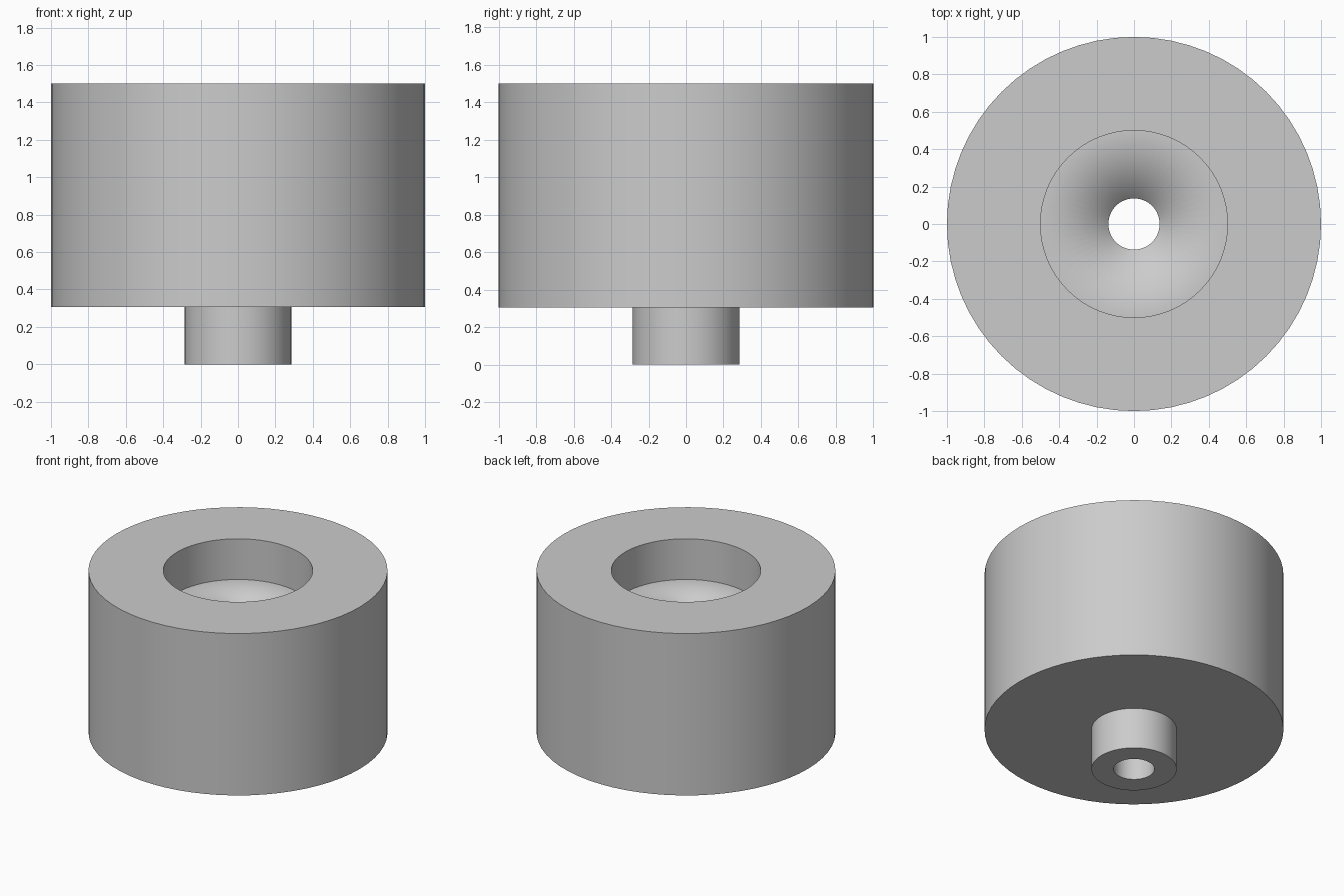
import bpy
import bmesh
import math

SEGMENTS = 64

cube = bpy.data.objects.get("Cube")
if cube:
    bpy.data.objects.remove(cube, do_unlink=True)

# Single plain grey
grey = bpy.data.materials.new("plain_grey")
grey.use_nodes = True
colour = (0.6, 0.6, 0.6, 1)
grey.diffuse_color = colour
grey.node_tree.nodes["Principled BSDF"].inputs["Base Color"].default_value = colour

# Main dimensions
body_r, neck_r, pocket_r, bore_r = 1.0, 0.285, 0.5, 0.137
top_z, shoulder_z, floor_z = 1.5, 0.305, 1.2

# Closed half section: neck, body, top recess and through bore
section = [
    (bore_r, 0), (neck_r, 0), (neck_r, shoulder_z), (body_r, shoulder_z),
    (body_r, top_z), (pocket_r, top_z), (pocket_r, floor_z), (bore_r, floor_z),
]

# Turn the section around the vertical axis
bm = bmesh.new()
verts = [bm.verts.new((r, 0, z)) for r, z in section]
edges = [bm.edges.new((a, b)) for a, b in zip(verts, verts[1:] + verts[:1])]
bmesh.ops.spin(bm, geom=verts + edges, cent=(0, 0, 0), axis=(0, 0, 1),
               angle=math.tau, steps=SEGMENTS)
bmesh.ops.remove_doubles(bm, verts=bm.verts, dist=0.0005)
bmesh.ops.recalc_face_normals(bm, faces=bm.faces)

mesh = bpy.data.meshes.new("stepped_bushing")
bm.to_mesh(mesh)
bm.free()
mesh.materials.append(grey)
bushing = bpy.data.objects.new("stepped_bushing", mesh)
bpy.context.collection.objects.link(bushing)

# Smooth round walls with crisp corners
bpy.ops.object.select_all(action="DESELECT")
bushing.select_set(True)
bpy.context.view_layer.objects.active = bushing
bpy.ops.object.shade_smooth_by_angle(angle=math.radians(30))

# The recess floor blends softly into the bore
for edge in mesh.edges:
    ends = [mesh.vertices[i].co for i in edge.vertices]
    if all(abs(v.z - floor_z) < 0.01 and v.xy.length < bore_r + 0.01 for v in ends):
        edge.use_edge_sharp = False
